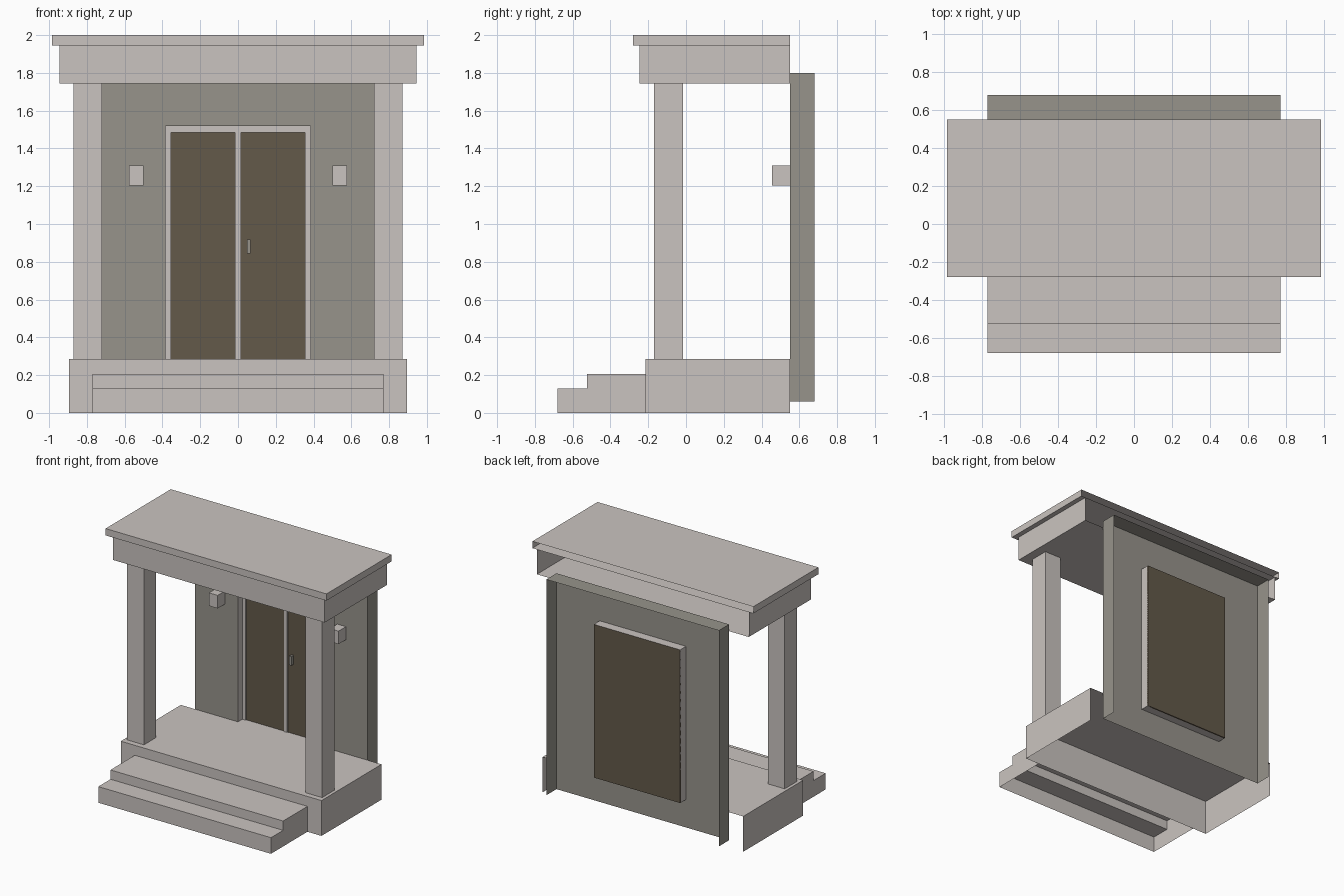
import bpy, bmesh
from mathutils import Matrix, Vector

cube = bpy.data.objects.get("Cube")
if cube:
    bpy.data.objects.remove(cube, do_unlink=True)


def material(name, rgb):
    m = bpy.data.materials.new(name)
    m.use_nodes = True
    m.diffuse_color = (*rgb, 1)
    m.node_tree.nodes["Principled BSDF"].inputs["Base Color"].default_value = (*rgb, 1)
    return m


stone = material("pale stone", (0.59, 0.55, 0.525))
render = material("grey wall", (0.31, 0.295, 0.26))
timber = material("brown door", (0.125, 0.1, 0.068))

BACK, FRONT = Vector((0, 1, 0)), Vector((0, -1, 0))
BOTTOM, TOP = Vector((0, 0, -1)), Vector((0, 0, 1))


def finish(name, bm, mat):
    mesh = bpy.data.meshes.new(name)
    bm.to_mesh(mesh)
    bm.free()
    mesh.materials.append(mat)
    obj = bpy.data.objects.new(name, mesh)
    bpy.context.collection.objects.link(obj)
    return obj


def box_mesh(x, y, z, open_sides=()):
    """Box between limits, with the listed sides left open."""
    bm = bmesh.new()
    size = [b - a for a, b in (x, y, z)]
    mid = Vector([(a + b) / 2 for a, b in (x, y, z)])
    bmesh.ops.create_cube(bm, size=1, matrix=Matrix.Translation(mid) @ Matrix.Diagonal((*size, 1)))
    bm.normal_update()
    gone = [f for f in bm.faces if any(f.normal.dot(s) > 0.9 for s in open_sides)]
    bmesh.ops.delete(bm, geom=gone, context='FACES')
    return bm


def box(name, x, y, z, mat, open_sides=()):
    return finish(name, box_mesh(x, y, z, open_sides), mat)


WALL_Y, WALL_BACK, DOOR_Y, DOOR_BACK = 0.55, 0.68, 0.605, 0.625
FLOOR, BEAM, CAP = 0.285, 1.745, 1.945
DOOR_X, DOOR_TOP, BAR = 0.385, 1.52, 0.03

# Porch floor and roof, open where they meet the building
box("porch_floor", (-0.895, 0.895), (-0.215, WALL_Y), (0, FLOOR), stone, (BACK, BOTTOM))
box("roof_beam", (-0.945, 0.945), (-0.245, WALL_Y), (BEAM, CAP), stone, (BACK, TOP))
box("roof_cap", (-0.985, 0.985), (-0.28, WALL_Y), (CAP, 2), stone, (BACK,))

# Steps: a stair profile swept across, open below and behind
profile = [(-0.68, 0), (-0.68, 0.13), (-0.525, 0.13), (-0.525, 0.205), (-0.215, 0.205), (-0.215, 0)]
bm = bmesh.new()
right, left = [[bm.verts.new((x, y, z)) for y, z in profile] for x in (-0.77, 0.77)]
bm.faces.new(right)
bm.faces.new(left)
for i in range(4):
    bm.faces.new((right[i], left[i], left[i + 1], right[i + 1]))
bmesh.ops.recalc_face_normals(bm, faces=bm.faces)
finish("steps", bm, stone)

# Columns and wall lamps
for side, s in (("left", 1), ("right", -1)):
    box(side + "_column", sorted((s * 0.72, s * 0.87)), (-0.17, -0.015), (FLOOR, BEAM), stone, (TOP, BOTTOM))
    box(side + "_lamp", sorted((s * 0.5, s * 0.578)), (0.455, WALL_Y), (1.205, 1.31), stone, (BACK,))


def ring(bm, half, z0, z1, y):
    return [bm.verts.new((x, y, z)) for x, z in ((-half, z0), (half, z0), (half, z1), (-half, z1))]


def bridge(bm, a, b):
    for i in range(4):
        j = (i + 1) % 4
        bm.faces.new((a[i], a[j], b[j], b[i]))


# Wall: a face with a doorway, returning backwards at the top and sides
bm = box_mesh((-0.77, 0.77), (WALL_Y, WALL_BACK), (0.06, 1.8), (FRONT, BACK, BOTTOM))
bridge(bm, ring(bm, 0.77, 0.06, 1.8, WALL_Y), ring(bm, DOOR_X, FLOOR, DOOR_TOP, WALL_Y))
bmesh.ops.remove_doubles(bm, verts=bm.verts, dist=0.0001)
finish("wall", bm, render)

# Door lining through the doorway
bm = bmesh.new()
bridge(bm, ring(bm, DOOR_X, FLOOR, DOOR_TOP, WALL_Y), ring(bm, DOOR_X, FLOOR, DOOR_TOP, DOOR_BACK))
finish("door_lining", bm, stone)

# Door frame bars, leaves and handle
inner = DOOR_X - BAR
for name, x in (("right_jamb", (-DOOR_X, -inner)), ("left_jamb", (inner, DOOR_X)),
                ("centre_bar", (-BAR / 2, BAR / 2))):
    box(name, x, (DOOR_Y, DOOR_BACK - 0.005), (FLOOR, DOOR_TOP), stone)
box("door_head", (-inner, inner), (DOOR_Y, DOOR_BACK - 0.005), (DOOR_TOP - 0.035, DOOR_TOP), stone)
box("door_leaves", (-DOOR_X, DOOR_X), (DOOR_Y + 0.008, DOOR_BACK), (FLOOR, DOOR_TOP), timber)
box("door_handle", (0.047, 0.067), (0.585, DOOR_Y + 0.008), (0.845, 0.918), render)
